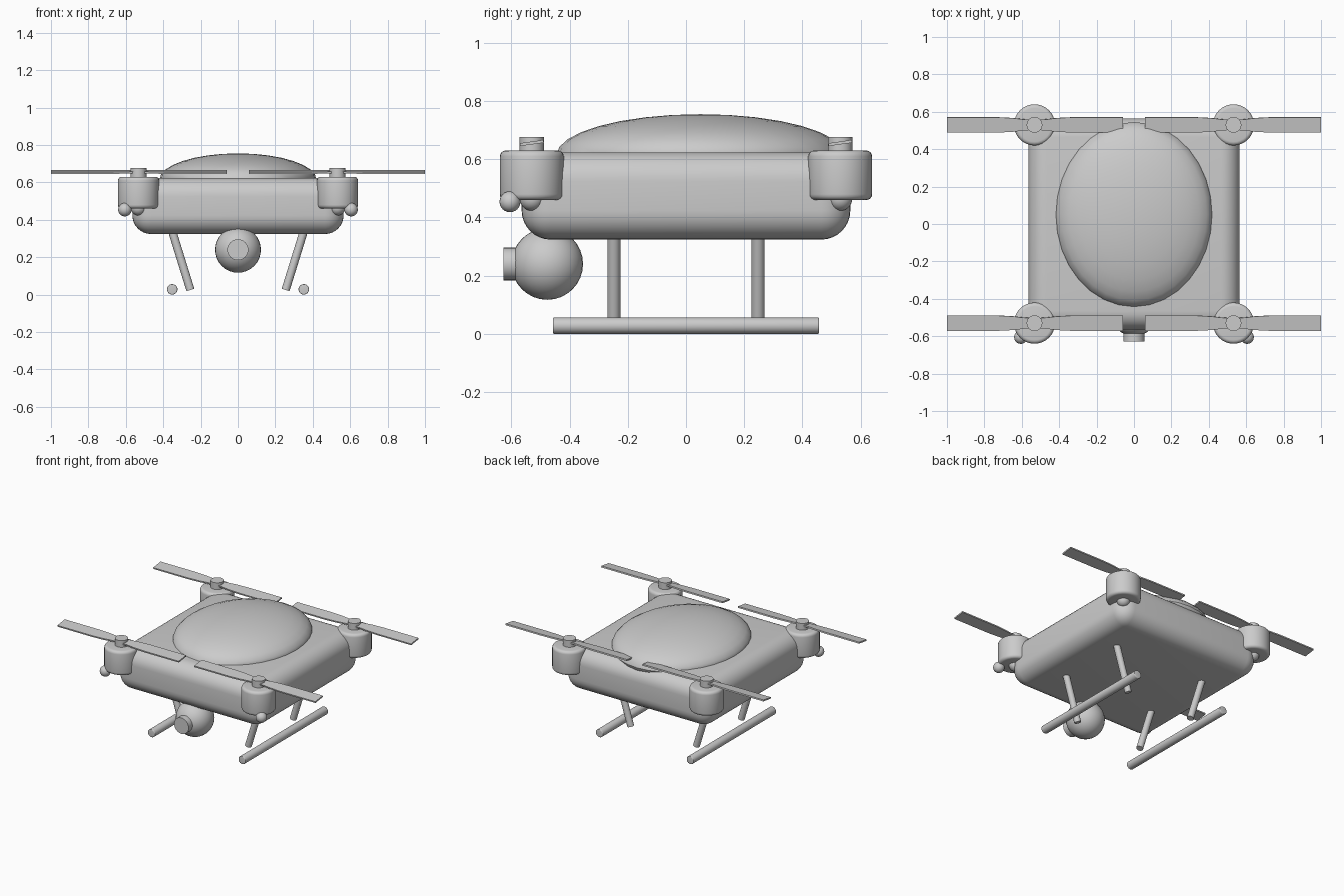
import bpy, math
from mathutils import Vector

if "Cube" in bpy.data.objects:
    bpy.data.objects.remove(bpy.data.objects["Cube"])


def finish(ob, name, bevel=0, segs=4, angle=35):
    ob.name = name
    bpy.ops.object.select_all(action='DESELECT')
    ob.select_set(True)
    bpy.context.view_layer.objects.active = ob
    bpy.ops.object.transform_apply(location=False, rotation=False, scale=True)
    if bevel:
        m = ob.modifiers.new("bevel", 'BEVEL')
        m.width, m.segments = bevel, segs
        m.limit_method = 'ANGLE'
        bpy.ops.object.modifier_apply(modifier=m.name)
    bpy.ops.object.shade_smooth_by_angle(angle=math.radians(angle))
    return ob


def rod(name, a, b, r, bevel=0, verts=32):
    a, b = Vector(a), Vector(b)
    bpy.ops.mesh.primitive_cylinder_add(vertices=verts, radius=r, depth=(b - a).length, location=(a + b) / 2)
    ob = bpy.context.object
    ob.rotation_euler = (b - a).to_track_quat('Z', 'Y').to_euler()
    return finish(ob, name, bevel)


def ball(name, loc, r, segs=32, rings=16):
    bpy.ops.mesh.primitive_uv_sphere_add(segments=segs, ring_count=rings, radius=1, location=loc)
    ob = bpy.context.object
    ob.scale = r
    return finish(ob, name)


def blades(name, loc):
    # two-bladed propeller plate: narrow root, full chord outward, slight pitch
    half = [(0, .026), (.06, .03), (.12, .037), (.2, .041), (.47, .041)]
    upper = [(-x, y) for x, y in half[:0:-1]] + half
    outline = upper + [(x, -y) for x, y in reversed(upper)]
    n, t = len(outline), .005
    verts = [(x, y, z) for z in (-t, t) for x, y in outline]
    faces = [tuple(range(n))[::-1], tuple(range(n, 2 * n))]
    faces += [(i, (i + 1) % n, n + (i + 1) % n, n + i) for i in range(n)]
    me = bpy.data.meshes.new(name)
    me.from_pydata(verts, [], faces)
    ob = bpy.data.objects.new(name, me)
    bpy.context.collection.objects.link(ob)
    ob.location = loc
    ob.rotation_euler.x = math.radians(8)
    return finish(ob, name)


# rounded body
bpy.ops.mesh.primitive_cube_add(size=1, location=(0, 0, .474))
body = bpy.context.object
body.scale = (1.13, 1.13, .3)
finish(body, "body", .1, 8)

# canopy on top
ball("canopy", (0, .05, .615), (.42, .495, .14))

# camera ball and lens
ball("camera_ball", (0, -.477, .24), (.123,) * 3)
rod("camera_lens", (0, -.56, .24), (0, -.628, .24), .056)

for sx, side in ((-1, "left"), (1, "right")):
    for sy, end in ((-1, "front"), (1, "rear")):
        tag = f"{end}_{side}"
        x, y = sx * .532, sy * .53
        # motor pod with mount below
        rod("motor_" + tag, (x, y, .46), (x, y, .63), .11, .02)
        ball("motor_mount_" + tag, (x, y, .465), (.042,) * 3, 24, 12)
        # propeller
        rod("hub_" + tag, (x, y, .625), (x, y, .677), .042)
        blades("propeller_" + tag, (sx * .53, y, .656))
        # inward-leaning leg
        rod("leg_" + tag, (sx * .255, sy * .248, .025), (sx * .351, sy * .248, .335), .022, 0, 24)
    # front light and landing skid
    ball("light_" + side, (sx * .605, -.605, .454), (.036,) * 3, 24, 12)
    rod("skid_" + side, (sx * .352, -.458, .028), (sx * .352, .458, .028), .028, .005)
